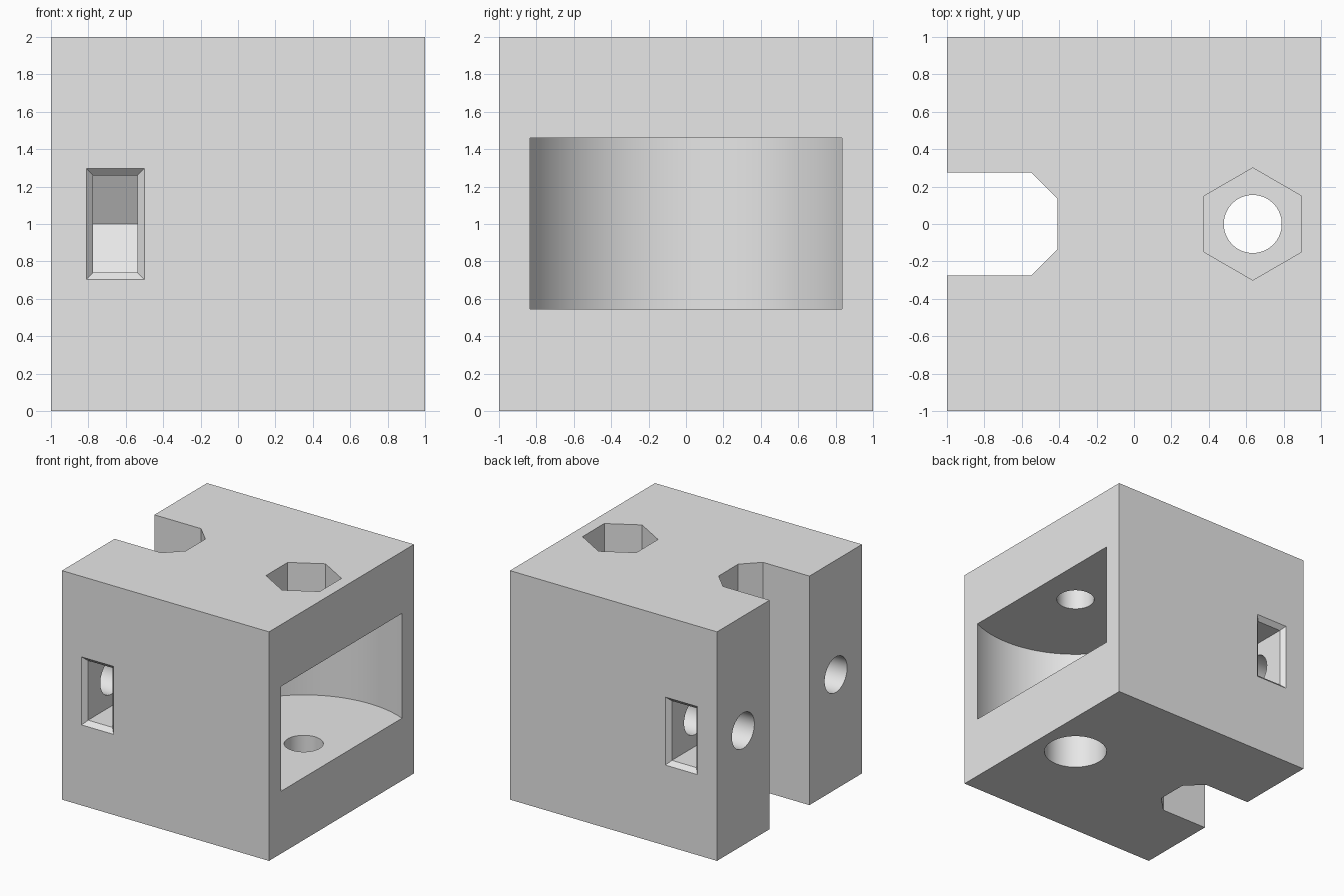
import bpy
import bmesh
from math import cos, sin, tau, radians

default = bpy.data.objects.get("Cube")
if default:
    bpy.data.objects.remove(default, do_unlink=True)

# Placement of a 2D outline (u, v) at height w along each axis
PLACE = {
    "x": lambda u, v, w: (w, u, v),
    "y": lambda u, v, w: (u, w, v),
    "z": lambda u, v, w: (u, v, w),
}


def ring(u, v, radius, sides, turn=0.0):
    return [(u + radius * cos(tau * i / sides + turn),
             v + radius * sin(tau * i / sides + turn)) for i in range(sides)]


def rect(u, v, half_u, half_v):
    return [(u - half_u, v - half_v), (u + half_u, v - half_v),
            (u + half_u, v + half_v), (u - half_u, v + half_v)]


def loft(name, axis, start, start_w, end, end_w):
    """Closed solid between two outlines with equal point counts."""
    bm = bmesh.new()
    place = PLACE[axis]
    a = [bm.verts.new(place(u, v, start_w)) for u, v in start]
    b = [bm.verts.new(place(u, v, end_w)) for u, v in end]
    bm.faces.new(a)
    bm.faces.new(b)
    for i in range(len(a)):
        j = (i + 1) % len(a)
        bm.faces.new((a[i], a[j], b[j], b[i]))
    bmesh.ops.recalc_face_normals(bm, faces=bm.faces)
    mesh = bpy.data.meshes.new(name)
    bm.to_mesh(mesh)
    bm.free()
    obj = bpy.data.objects.new(name, mesh)
    bpy.context.collection.objects.link(obj)
    return obj


def prism(name, axis, outline, low, high):
    return loft(name, axis, outline, low, outline, high)


def cut(body, cutter):
    cutter.hide_render = True
    mod = body.modifiers.new(cutter.name, "BOOLEAN")
    mod.operation = "DIFFERENCE"
    mod.solver = "EXACT"
    mod.object = cutter
    bpy.context.view_layer.objects.active = body
    bpy.ops.object.modifier_apply(modifier=mod.name)
    bpy.data.objects.remove(cutter, do_unlink=True)


HOLE = 0.155      # bolt hole radius
NUT = 0.30        # nut pocket corner radius
FLAT = NUT * cos(tau / 12)
PIVOT = 0.635     # x of the vertical bolt
TRAP_X = -0.656   # x of the side nut slots
TRAP_Y = 0.64     # distance of the clamp bolts from the middle

body = prism("block_body", "z", rect(0, 0, 1, 1), 0, 2)

# Chamfered slot through the full height
slot = [(-1.2, -0.275), (-0.55, -0.275), (-0.41, -0.135),
        (-0.41, 0.135), (-0.55, 0.275), (-1.2, 0.275)]
cut(body, prism("slot_cutter", "z", slot, -0.2, 2.2))

# Round pocket opening on one side
cut(body, prism("pocket_cutter", "z", ring(PIVOT, 0, 0.911, 128), 0.545, 1.46))

# Vertical bolt hole, nut recess above and head recess below
cut(body, prism("bolt_cutter", "z", ring(PIVOT, 0, HOLE, 64), -0.2, 2.2))
cut(body, prism("nut_cutter", "z", ring(PIVOT, 0, NUT, 6, tau / 12), 1.7, 2.2))
cut(body, prism("head_cutter", "z", ring(PIVOT, 0, 0.258, 64), -0.2, 0.3))

# Mirrored clamp bolt holes with nut slots from the front and back
for side in (-1, 1):
    cut(body, prism("clamp_cutter", "x", ring(side * TRAP_Y, 1, HOLE, 64), -1.2, -0.22))
    trap = [(side * y, 1 + z) for y, z in (
        (1.2, -FLAT), (TRAP_Y - NUT / 2, -FLAT), (TRAP_Y - NUT, 0),
        (TRAP_Y - NUT / 2, FLAT), (1.2, FLAT))]
    cut(body, prism("trap_cutter", "x", trap, TRAP_X - 0.118, TRAP_X + 0.118))
    cut(body, loft("chamfer_cutter", "y",
                   rect(TRAP_X, 1, 0.255, 0.397), side * 1.1,
                   rect(TRAP_X, 1, 0.105, 0.247), side * 0.95))

# Material and shading
grey = bpy.data.materials.new("plain_grey")
grey.use_nodes = True
colour = (0.8, 0.8, 0.8, 1)
grey.diffuse_color = colour
grey.node_tree.nodes["Principled BSDF"].inputs["Base Color"].default_value = colour
body.data.materials.clear()
body.data.materials.append(grey)

bpy.ops.object.select_all(action="DESELECT")
body.select_set(True)
bpy.context.view_layer.objects.active = body
bpy.ops.object.shade_smooth_by_angle(angle=radians(25))
